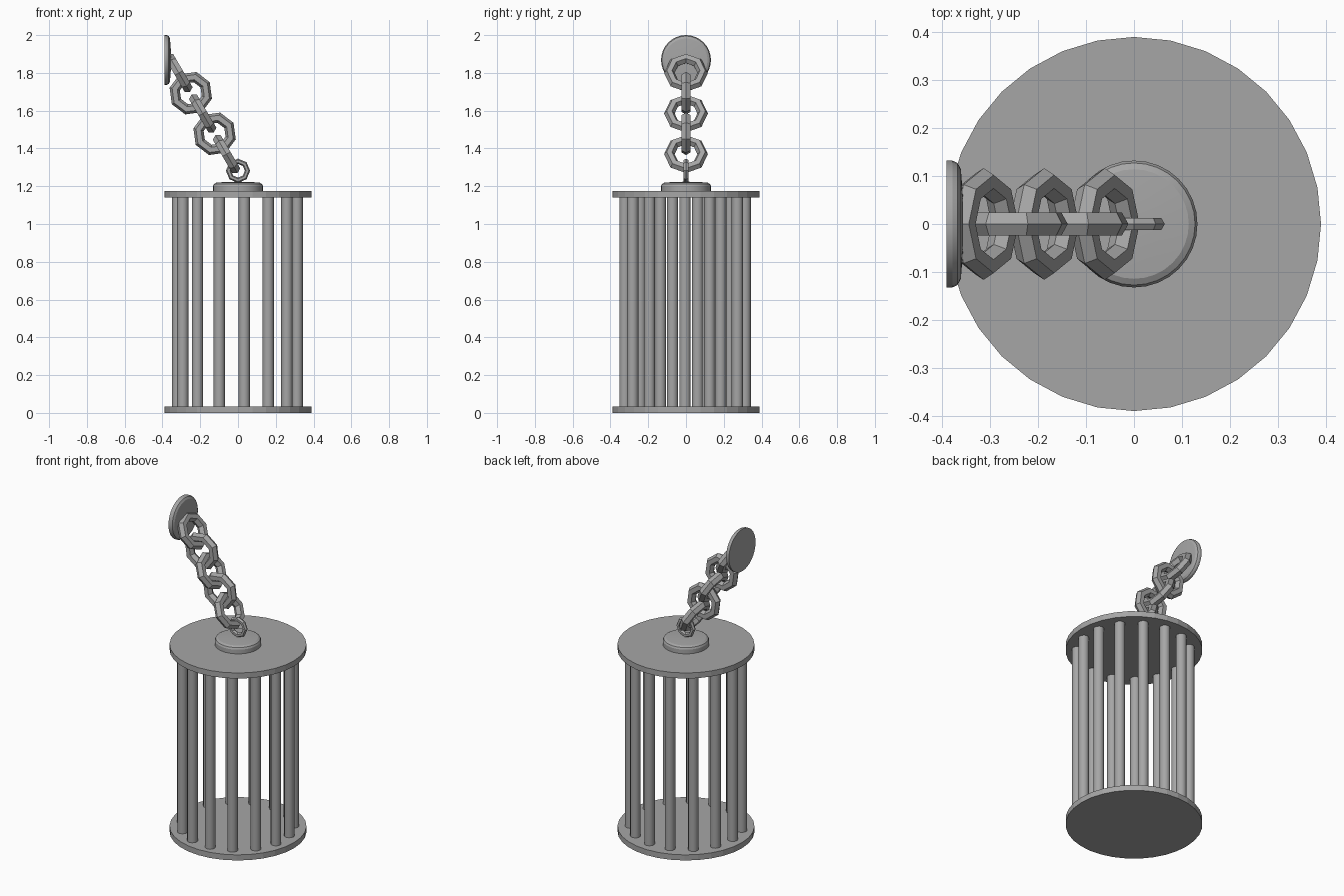
import bpy, math
from mathutils import Matrix, Vector

if "Cube" in bpy.data.objects:
    bpy.data.objects.remove(bpy.data.objects["Cube"])

iron = bpy.data.materials.new("dark_iron")
iron.diffuse_color = (0.38, 0.38, 0.38, 1)
iron.use_nodes = True
iron.node_tree.nodes["Principled BSDF"].inputs["Base Color"].default_value = iron.diffuse_color


def finish(ob, name, smooth_angle=None):
    ob.name = name
    ob.data.materials.append(iron)
    if smooth_angle:
        bpy.ops.object.select_all(action='DESELECT')
        ob.select_set(True)
        bpy.context.view_layer.objects.active = ob
        bpy.ops.object.shade_smooth_by_angle(angle=math.radians(smooth_angle))


def cylinder(name, r, z0, z1, sides, x=0, y=0, smooth_angle=None):
    bpy.ops.mesh.primitive_cylinder_add(vertices=sides, radius=r, depth=z1 - z0,
                                        location=(x, y, (z0 + z1) / 2))
    finish(bpy.context.object, name, smooth_angle)


def domed_plate(name, skirt, matrix):
    # low bevelled disc, spun from a half profile
    profile = [(0.132, 0), (0.132, skirt), (0.127, skirt + 0.011),
               (0.114, skirt + 0.018), (0.06, skirt + 0.022)]
    n = 32
    verts = [(r * math.cos(2 * math.pi * i / n), r * math.sin(2 * math.pi * i / n), z)
             for r, z in profile for i in range(n)]
    faces = [(k * n + i, k * n + (i + 1) % n, (k + 1) * n + (i + 1) % n, (k + 1) * n + i)
             for k in range(len(profile) - 1) for i in range(n)]
    faces.append(tuple(reversed(range(n))))
    top = len(verts)
    verts.append((0, 0, skirt + 0.023))
    faces += [(top - n + i, top - n + (i + 1) % n, top) for i in range(n)]
    mesh = bpy.data.meshes.new(name)
    mesh.from_pydata(verts, [], faces)
    ob = bpy.data.objects.new(name, mesh)
    bpy.context.collection.objects.link(ob)
    ob.matrix_world = matrix
    finish(ob, name, 22)


def link(name, center, along, normal, major, minor):
    # octagonal ring with a hexagonal section
    bpy.ops.mesh.primitive_torus_add(major_segments=8, minor_segments=6,
                                     major_radius=major, minor_radius=minor)
    ob = bpy.context.object
    rot = Matrix((along, normal.cross(along), normal)).transposed()
    ob.matrix_world = Matrix.Translation(center) @ rot.to_4x4()
    finish(ob, name)


# Cage floor and roof
cylinder("cage_floor", 0.389, 0, 0.035, 32)
cylinder("cage_roof", 0.389, 1.14, 1.175, 32)

# Bars
for i in range(15):
    a = math.pi + 2 * math.pi * i / 15
    cylinder(f"bar_{i + 1}", 0.03, 0.03, 1.145, 12,
             0.32 * math.cos(a), 0.32 * math.sin(a) - 0.005, 40)

# Roof cap and wall plate
domed_plate("roof_cap", 0.033, Matrix.Translation((0, 0, 1.168)))
domed_plate("wall_plate", 0.012,
            Matrix.Translation((-0.39, 0, 1.868)) @ Matrix.Rotation(math.pi / 2, 4, 'Y'))

# Chain: links alternate by a quarter turn
y_axis = Vector((0, 1, 0))
step = Vector((-0.0630, 0, 0.1075))
along = step.normalized()
link("cap_ring", Vector((0, 0, 1.282)), Vector((0, 0, 1)), y_axis, 0.05, 0.014)
for i in range(5):
    normal = y_axis if i % 2 else along.cross(y_axis)
    link(f"chain_link_{i + 1}", Vector((-0.061, 0, 1.370)) + step * i,
         along, normal, 0.088, 0.028)
